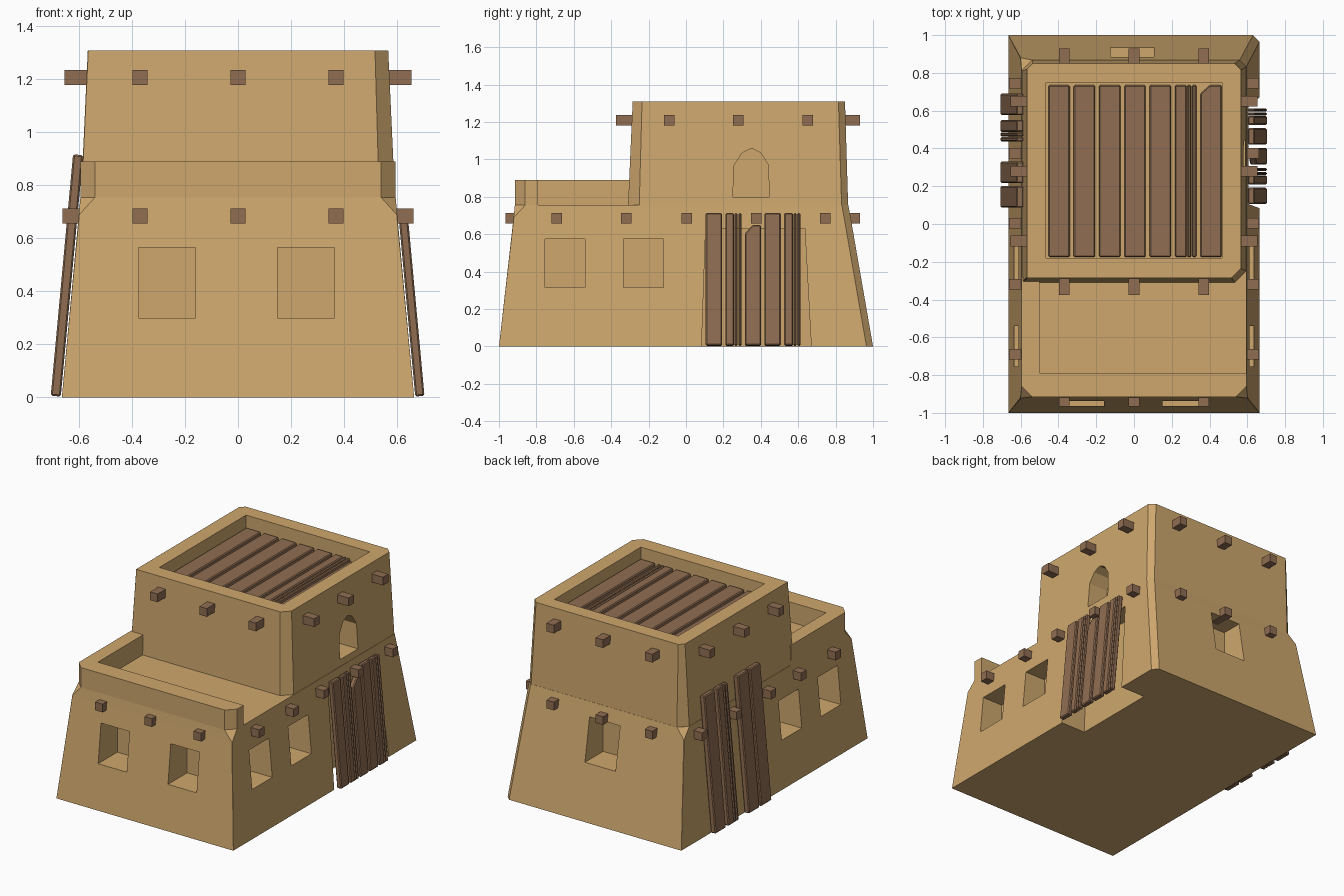
import bpy, bmesh
from mathutils import Matrix, Vector

if "Cube" in bpy.data.objects:
    bpy.data.objects.remove(bpy.data.objects["Cube"])


def material(name, rgb):
    m = bpy.data.materials.new(name)
    m.diffuse_color = (*rgb, 1)
    m.use_nodes = True
    m.node_tree.nodes["Principled BSDF"].inputs["Base Color"].default_value = m.diffuse_color
    return m


CLAY = material("clay", (0.62, 0.39, 0.155))
WOOD = material("wood", (0.28, 0.155, 0.085))


def finish(bm, name, mat=None):
    bmesh.ops.remove_doubles(bm, verts=bm.verts, dist=1e-5)
    bmesh.ops.recalc_face_normals(bm, faces=bm.faces)
    me = bpy.data.meshes.new(name)
    bm.to_mesh(me)
    bm.free()
    ob = bpy.data.objects.new(name, me)
    bpy.context.collection.objects.link(ob)
    me.materials.append(mat or CLAY)
    return ob


def loft(name, rings, mat=None):
    """Closed solid through stacked rings of 3D points."""
    bm = bmesh.new()
    vs = [[bm.verts.new(p) for p in r] for r in rings]
    n = len(vs[0])
    for a, b in zip(vs, vs[1:]):
        for i in range(n):
            j = (i + 1) % n
            bm.faces.new((a[i], a[j], b[j], b[i]))
    bm.faces.new(vs[0][::-1])
    bm.faces.new(vs[-1])
    return finish(bm, name, mat)


def ring(z, x, y0, y1, fl, fr, br, bl):
    """Rectangle with an individual chamfer on each corner."""
    return [(-x + fl, y0, z), (x - fr, y0, z), (x, y0 + fr, z), (x, y1 - br, z),
            (x - br, y1, z), (-x + bl, y1, z), (-x, y1 - bl, z), (-x, y0 + fl, z)]


def box(name, lo, hi, mat=None):
    quad = [(lo[0], lo[1]), (hi[0], lo[1]), (hi[0], hi[1]), (lo[0], hi[1])]
    return loft(name, [[(x, y, z) for x, y in quad] for z in (lo[2], hi[2])], mat)


def x_prism(name, pts, x0, x1):
    return loft(name, [[(x, y, z) for y, z in pts] for x in (x0, x1)])


def boolean(ob, other, op):
    m = ob.modifiers.new(op, 'BOOLEAN')
    m.operation, m.object, m.solver = op, other, 'EXACT'
    bpy.context.view_layer.update()
    dg = bpy.context.evaluated_depsgraph_get()
    me = bpy.data.meshes.new_from_object(ob.evaluated_get(dg))
    ob.modifiers.clear()
    ob.data = me
    bpy.data.objects.remove(other)


# Battered lower storey, with terrace parapet left standing at the front and left
T = 1e-5 * 0
house = loft("house_walls", [
    ring(0, .665, -1, 1, T, T, .035, T),
    ring(.69, .601, -.922, .88, .002, .002, .035, .002),
    ring(.755, .595, -.915, .868, .055, .055, .035, .055),
    ring(.89, .595, -.915, .865, .055, .055, .035, .055)])
boolean(house, box("cut", (-2, -.28, .755), (2, 2, 2)), 'DIFFERENCE')
boolean(house, box("cut", (-.5, -.79, .755), (2, -.2, 2)), 'DIFFERENCE')

# Upper storey
upper = loft("upper", [
    ring(.70, .57, -.29, .84, .002, .06, .035, .055),
    ring(.75, .593, -.31, .867, .002, .06, .035, .055),
    ring(1.31, .567, -.285, .85, .002, .05, .035, .03)])
boolean(house, upper, 'UNION')

# Roof recess, windows, arched opening and doorway
cuts = [box("cut", (-.465, -.18, 1.205), (.465, .75, 2)),
        box("cut", (-.375, -2, .30), (-.16, -.76, .565)),
        box("cut", (.15, -2, .30), (.365, -.76, .565)),
        box("cut", (-.125, .74, .37), (.105, 2, .66))]
for y in (-.755, -.335):
    cuts.append(box("cut", (.46, y, .315), (2, y + .215, .575)))
    cuts.append(box("cut", (-2, y, .315), (-.46, y + .215, .575)))
arch = [(.25, .80), (.445, .80), (.44, .97), (.40, 1.035), (.35, 1.06), (.30, 1.035), (.258, .97)]
cuts.append(x_prism("cut", arch, .44, 2))
cuts.append(x_prism("cut", [(.08, -.1), (.675, -.1), (.635, .63), (.105, .63)], .48, 2))
for c in cuts:
    boolean(house, c, 'DIFFERENCE')

# Square roof beam ends
H = .028


def beam(x, y, z, axis):
    d = [H, H, H]
    d[axis] = .07
    c = Vector((x, y, z))
    box("beam_end", c - Vector(d), c + Vector(d), WOOD)


for x in (-.37, 0, .37):
    beam(x, -.895, .685, 1)
    beam(x, -.305, 1.208, 1)
    beam(x, .86, .685, 1)
    beam(x, .86, 1.208, 1)
for s in (-1, 1):
    for y in (-.69, -.32, .005, .375, .745):
        beam(s * .592, y, .685, 0)
    for y in (-.09, .28, .65):
        beam(s * .585, y, 1.208, 0)


# Planks: whole, split lengthwise, or with a broken corner
def plank(name, mat4, w, l, t, kind=""):
    if kind == "split":
        spans = [(0, w * .55), (w * .57, w * .76), (w * .8, w)]
    else:
        spans = [(0, w)]
    for a, b in spans:
        pts = [(a, 0), (b, 0), (b, l), (a, l)]
        if kind == "broken":
            pts[3:] = [(a + w * .45, l), (a, l - .045)]
        ob = loft(name, [[mat4 @ Vector((u, v, z)) for u, v in pts] for z in (0, t)], WOOD)
        bv = ob.modifiers.new("bevel", 'BEVEL')
        bv.width, bv.segments = .006, 1


def basis(origin, u, v):
    u, v = Vector(u).normalized(), Vector(v).normalized()
    m = Matrix((u, v, u.cross(v))).transposed().to_4x4()
    m.translation = origin
    return m


# Roof planks
for i in range(7):
    kind = {5: "split", 6: "broken"}.get(i, "")
    plank("roof_plank", basis((-.453 + i * .134, -.175, 1.2), (1, 0, 0), (0, 1, 0)),
          .113, .91, .035, kind)

# Planks leaning over the right doorway
for y, l, kind in ((.105, .71, ""), (.21, .71, "split"), (.315, .645, "broken"),
                   (.42, .71, ""), (.525, .71, "split")):
    plank("right_plank", basis((.669, y, .003), (0, 1, 0), (-.0925, 0, 1)), .087, l, .035, kind)

# Planks leaning on the left wall
for y, kind in ((.69, ""), (.55, "split"), (.33, ""), (.20, "")):
    plank("left_plank", basis((-.669, y, .003), (0, -1, 0), (.0925, 0, 1)), .113, .915, .038, kind)
